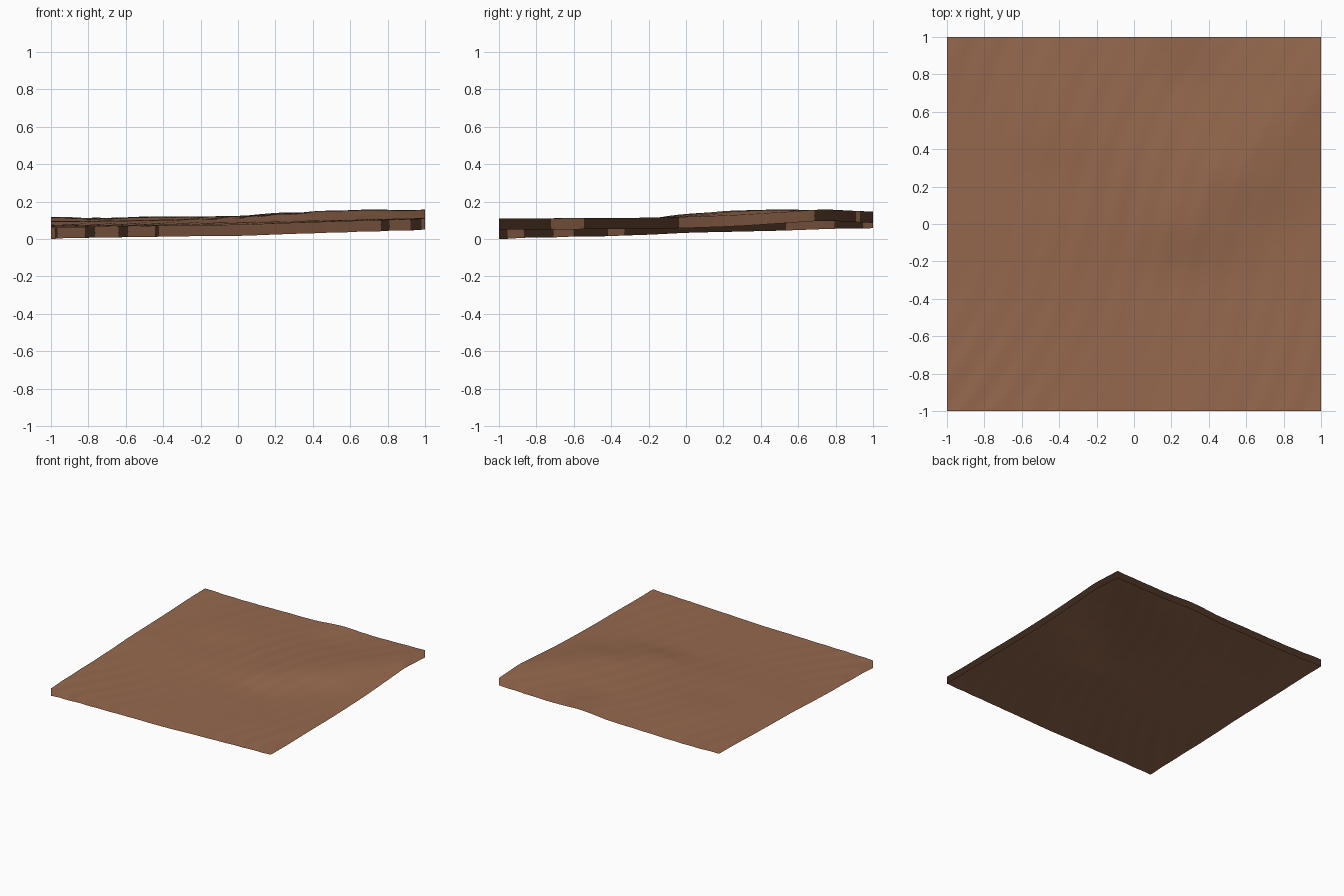
import bpy, bmesh, math
from mathutils import Vector

if "Cube" in bpy.data.objects:
    bpy.data.objects.remove(bpy.data.objects["Cube"])

SKIRT = 0.06
CELLS = 80

# Skirt foot heights in thousandths on a coarse 9 x 9 grid:
# rows front to back, columns left to right
CONTROL = [
    [2, 9, 12, 16, 18, 27, 35, 43, 50],
    [10, 13, 16, 20, 24, 31, 39, 46, 52],
    [15, 18, 22, 26, 30, 35, 41, 47, 53],
    [22, 26, 30, 34, 36, 42, 46, 50, 55],
    [34, 36, 40, 46, 52, 73, 70, 60, 60],
    [40, 42, 46, 52, 62, 78, 92, 86, 69],
    [46, 48, 58, 60, 64, 76, 88, 99, 84],
    [54, 52, 60, 60, 64, 70, 80, 90, 98],
    [60, 54, 55, 60, 64, 83, 76, 80, 86],
]


def spline(values, t):
    """Catmull-Rom curve through evenly spaced values, t from 0 to 1."""
    last = len(values) - 1
    i = max(0, min(int(t * last), last - 1))
    f = t * last - i
    b, c = values[i], values[i + 1]
    a = values[i - 1] if i > 0 else 2 * b - c
    d = values[i + 2] if i + 2 <= last else 2 * c - b
    return b + 0.5 * f * (c - a + f * (2*a - 5*b + 4*c - d + f * (3*(b - c) + d - a)))


def height(x, y):
    u, v = (x + 1) / 2, (y + 1) / 2
    z = spline([spline(row, u) for row in CONTROL], v) / 1000
    # small wind ripples, fading in and out over the ground
    wave = math.sin(38 * (x - 0.45 * y) + 3 * math.sin(2.5 * y + x))
    fade = 0.5 + 0.5 * math.sin(3.1 * x + 1.3) * math.cos(2.7 * y - 0.5)
    return z + 0.0014 * wave * fade


def ground_normal(x, y, e=0.01):
    return Vector((height(x - e, y) - height(x + e, y),
                   height(x, y - e) - height(x, y + e), 2 * e)).normalized()


earth = bpy.data.materials.new("brown earth")
earth.diffuse_color = (0.305, 0.141, 0.076, 1)
earth.use_nodes = True
earth.node_tree.nodes["Principled BSDF"].inputs["Base Color"].default_value = earth.diffuse_color

# Rolling ground surface
bm = bmesh.new()
bmesh.ops.create_grid(bm, x_segments=CELLS, y_segments=CELLS, size=1)
for v in bm.verts:
    v.co.z = height(v.co.x, v.co.y) + SKIRT

# Skirt hanging from the rim, open below
rim = [e for e in bm.edges if e.is_boundary]
out = bmesh.ops.extrude_edge_only(bm, edges=rim)
for item in out["geom"]:
    if isinstance(item, bmesh.types.BMVert):
        item.co.z -= SKIRT
bmesh.ops.recalc_face_normals(bm, faces=bm.faces[:])
if sum(f.normal.z for f in bm.faces) < 0:
    bmesh.ops.reverse_faces(bm, faces=bm.faces[:])
low = min(v.co.z for v in bm.verts)
for f in bm.faces:
    f.smooth = True
for v in bm.verts:
    v.co.z -= low

mesh = bpy.data.meshes.new("ground_tile")
bm.to_mesh(mesh)
bm.free()
mesh.materials.append(earth)

# The skirt is shaded like the ground it hangs from
mesh.normals_split_custom_set_from_vertices(
    [ground_normal(v.co.x, v.co.y) for v in mesh.vertices])
tile = bpy.data.objects.new("ground_tile", mesh)
bpy.context.collection.objects.link(tile)
